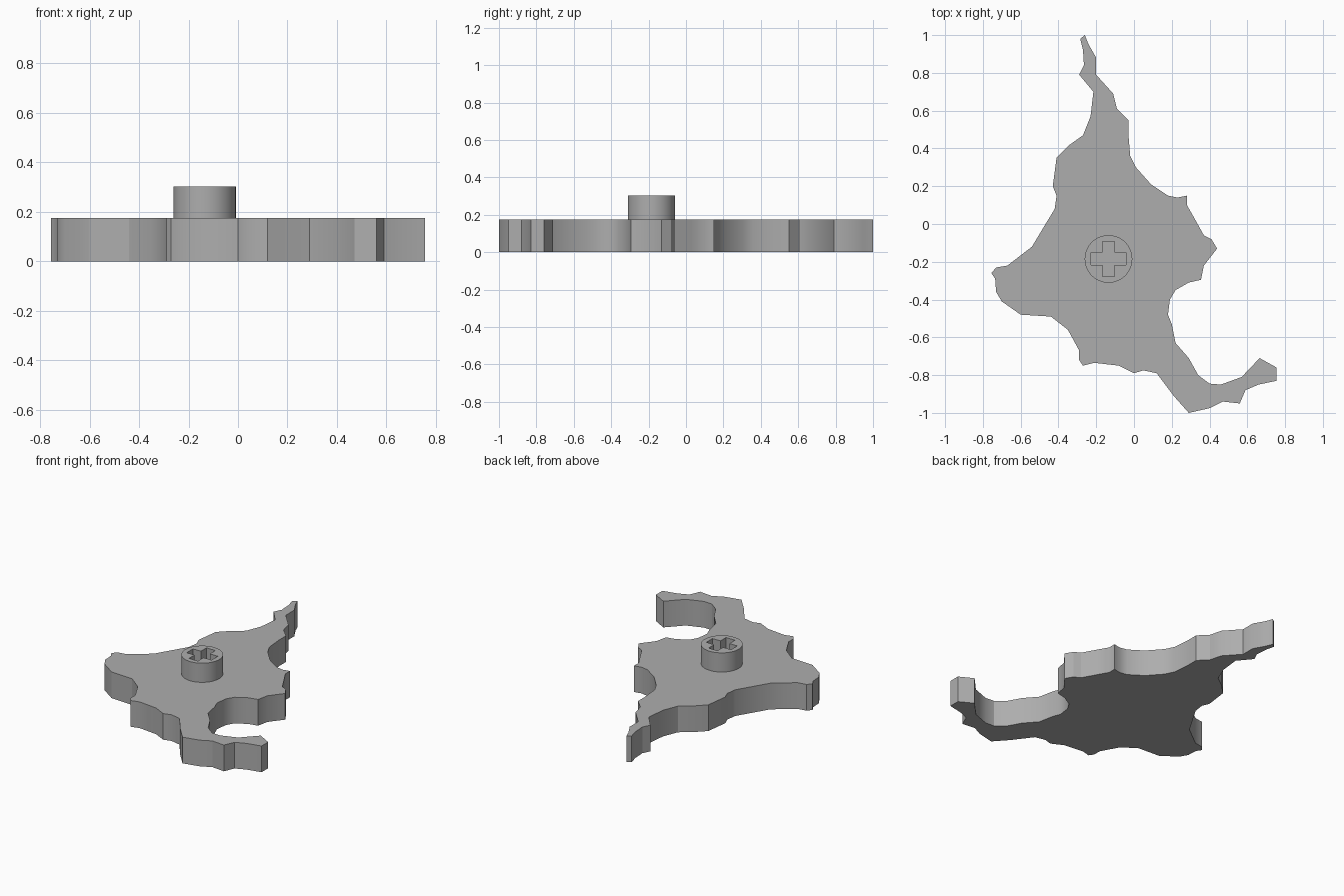
import bpy, bmesh, math

if "Cube" in bpy.data.objects:
    bpy.data.objects.remove(bpy.data.objects["Cube"])

HUB = (-0.135, -0.185)
PLATE_TOP, HUB_TOP = 0.175, 0.303

# Plate outline, clockwise from the thin tip
OUTLINE = [
    (-.26, 1), (-.24, .95), (-.2, .88), (-.2, .79), (-.11, .69), (-.09, .61),
    (-.03, .55), (-.03, .48), (-.02, .36), (.01, .30), (.09, .21), (.18, .15),
    (.23, .14), (.28, .15), (.28, .1), (.32, .03), (.37, -.06), (.41, -.08),
    (.44, -.13), (.37, -.22), (.355, -.295), (.29, -.31), (.22, -.35), (.19, -.4),
    (.18, -.48), (.2, -.53), (.22, -.63), (.29, -.71), (.34, -.8), (.4, -.845),
    (.46, -.85), (.57, -.81), (.665, -.71), (.755, -.76), (.755, -.83), (.66, -.85),
    (.59, -.88), (.56, -.95), (.47, -.94), (.4, -.975), (.29, -1), (.21, -.91),
    (.12, -.79), (.05, -.775), (0, -.79), (-.08, -.75), (-.21, -.735), (-.27, -.75),
    (-.29, -.72), (-.29, -.67), (-.35, -.56), (-.44, -.49), (-.6, -.48), (-.7, -.41),
    (-.73, -.36), (-.735, -.29), (-.755, -.26), (-.73, -.23), (-.67, -.22), (-.54, -.12),
    (-.48, -.02), (-.42, .08), (-.41, .15), (-.43, .2), (-.41, .35), (-.34, .42),
    (-.27, .47), (-.23, .57), (-.215, .7), (-.29, .79), (-.265, .84), (-.27, .92),
    (-.285, .98)]

grey = bpy.data.materials.new("light grey")
grey.diffuse_color = (0.42, 0.42, 0.42, 1)
grey.use_nodes = True
grey.node_tree.nodes["Principled BSDF"].inputs["Base Color"].default_value = grey.diffuse_color


def prism(name, loops, z0, z1):
    """Extrude an outline, with optional inner hole loops, between two heights."""
    bm = bmesh.new()
    edges = []
    for loop in loops:
        vs = [bm.verts.new((x, y, z0)) for x, y in loop]
        edges += [bm.edges.new((vs[i - 1], vs[i])) for i in range(len(vs))]
    bmesh.ops.triangle_fill(bm, edges=edges, use_beauty=True, use_dissolve=False)
    top = bmesh.ops.extrude_face_region(bm, geom=bm.faces[:], use_keep_orig=True)
    for v in top["geom"]:
        if isinstance(v, bmesh.types.BMVert):
            v.co.z = z1
    bmesh.ops.recalc_face_normals(bm, faces=bm.faces[:])
    mesh = bpy.data.meshes.new(name)
    bm.to_mesh(mesh)
    bm.free()
    mesh.materials.append(grey)
    mesh.shade_smooth()
    mesh.set_sharp_from_angle(angle=math.radians(30))
    obj = bpy.data.objects.new(name, mesh)
    bpy.context.collection.objects.link(obj)
    return obj


# Irregular flat plate
prism("plate", [OUTLINE], 0, PLATE_TOP)

# Round hub with a cross-shaped axle socket
circle = [(HUB[0] + .126 * math.cos(a), HUB[1] + .126 * math.sin(a))
          for a in (i * math.tau / 64 for i in range(64))]
L, W = .092, .033
quarter = [(L, -W), (L, W), (W, W)]
cross = []
for k in range(4):
    c, s = round(math.cos(k * math.pi / 2)), round(math.sin(k * math.pi / 2))
    cross += [(HUB[0] + x * c - y * s, HUB[1] + x * s + y * c) for x, y in quarter]
prism("hub", [circle, cross], PLATE_TOP, HUB_TOP)
